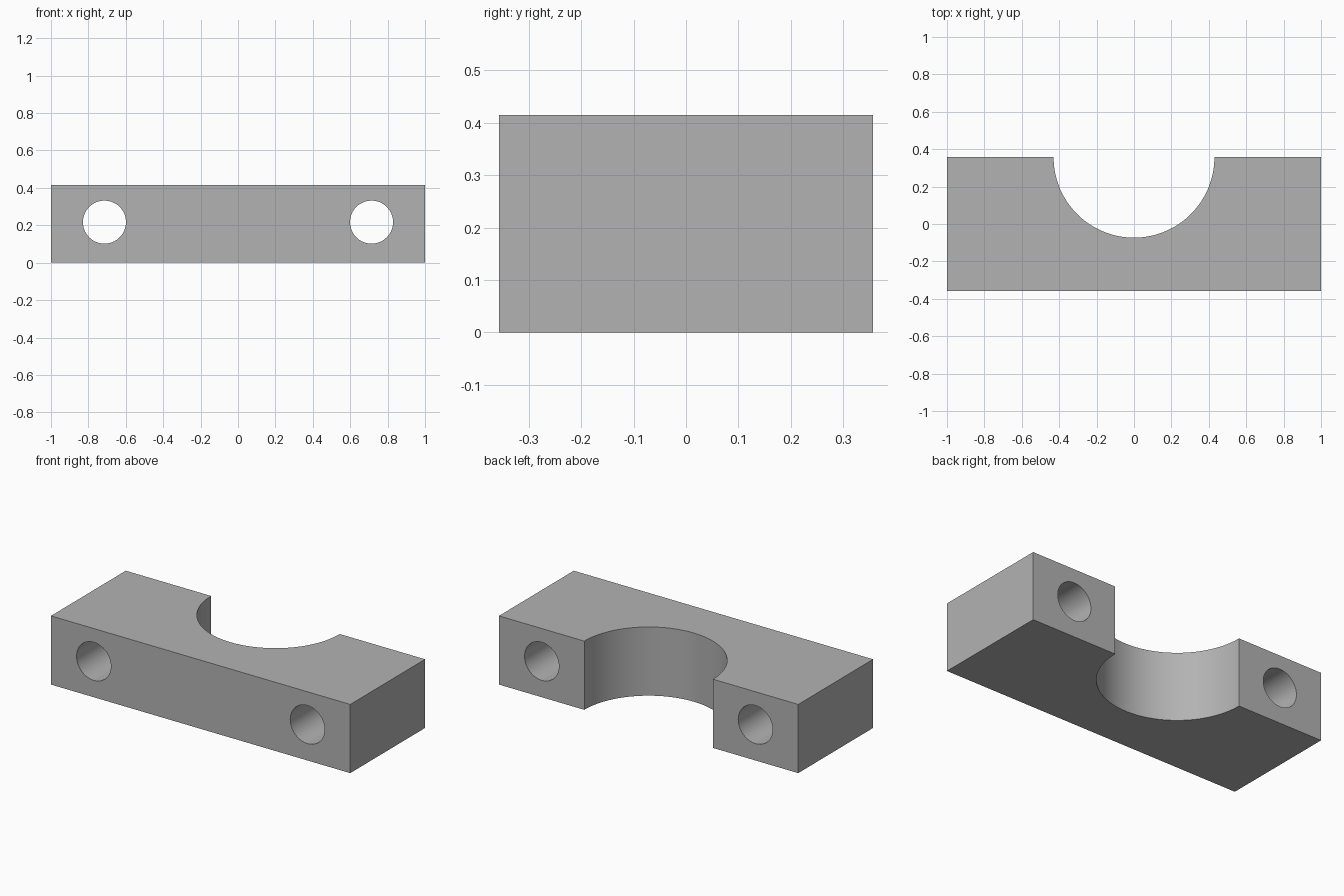
import bpy
import math

LENGTH, DEPTH, HEIGHT = 2.0, 0.714, 0.415
SADDLE_RADIUS = 0.43
BOLT_RADIUS, BOLT_X, BOLT_Z = 0.115, 0.714, 0.217

default_cube = bpy.data.objects.get("Cube")
if default_cube:
    bpy.data.objects.remove(default_cube, do_unlink=True)

# Plain grey finish
grey = bpy.data.materials.new("plain_grey")
grey.use_nodes = True
colour = (0.45, 0.45, 0.45, 1.0)
grey.diffuse_color = colour
grey.node_tree.nodes["Principled BSDF"].inputs["Base Color"].default_value = colour

# Rectangular block
bpy.ops.mesh.primitive_cube_add(size=1, location=(0, 0, HEIGHT / 2))
block = bpy.context.object
block.name = "clamp_block"
block.scale = (LENGTH, DEPTH, HEIGHT)
bpy.ops.object.transform_apply(location=True, rotation=True, scale=True)
block.data.materials.append(grey)


def cut_cylinder(name, radius, location, rotation, sides):
    """Cut a round hole through the block."""
    bpy.ops.mesh.primitive_cylinder_add(
        vertices=sides, radius=radius, depth=1.5, location=location, rotation=rotation)
    cutter = bpy.context.object
    cutter.name = name
    cutter.hide_render = True
    cutter.data.materials.append(grey)
    cut = block.modifiers.new(name, "BOOLEAN")
    cut.operation = "DIFFERENCE"
    cut.solver = "EXACT"
    cut.object = cutter
    bpy.context.view_layer.objects.active = block
    bpy.ops.object.modifier_apply(modifier=cut.name)
    bpy.data.objects.remove(cutter, do_unlink=True)


# Half-round saddle in the back edge
cut_cylinder("saddle_cutter", SADDLE_RADIUS, (0, DEPTH / 2, HEIGHT / 2), (0, 0, 0), 128)

# Bolt holes running front to back
for side in (-1, 1):
    cut_cylinder("bolt_hole_cutter", BOLT_RADIUS, (side * BOLT_X, 0, BOLT_Z),
                 (math.pi / 2, 0, 0), 64)

# Smooth bores with crisp edges
bpy.ops.object.select_all(action="DESELECT")
block.select_set(True)
bpy.context.view_layer.objects.active = block
bpy.ops.object.shade_smooth_by_angle(angle=math.radians(30))
